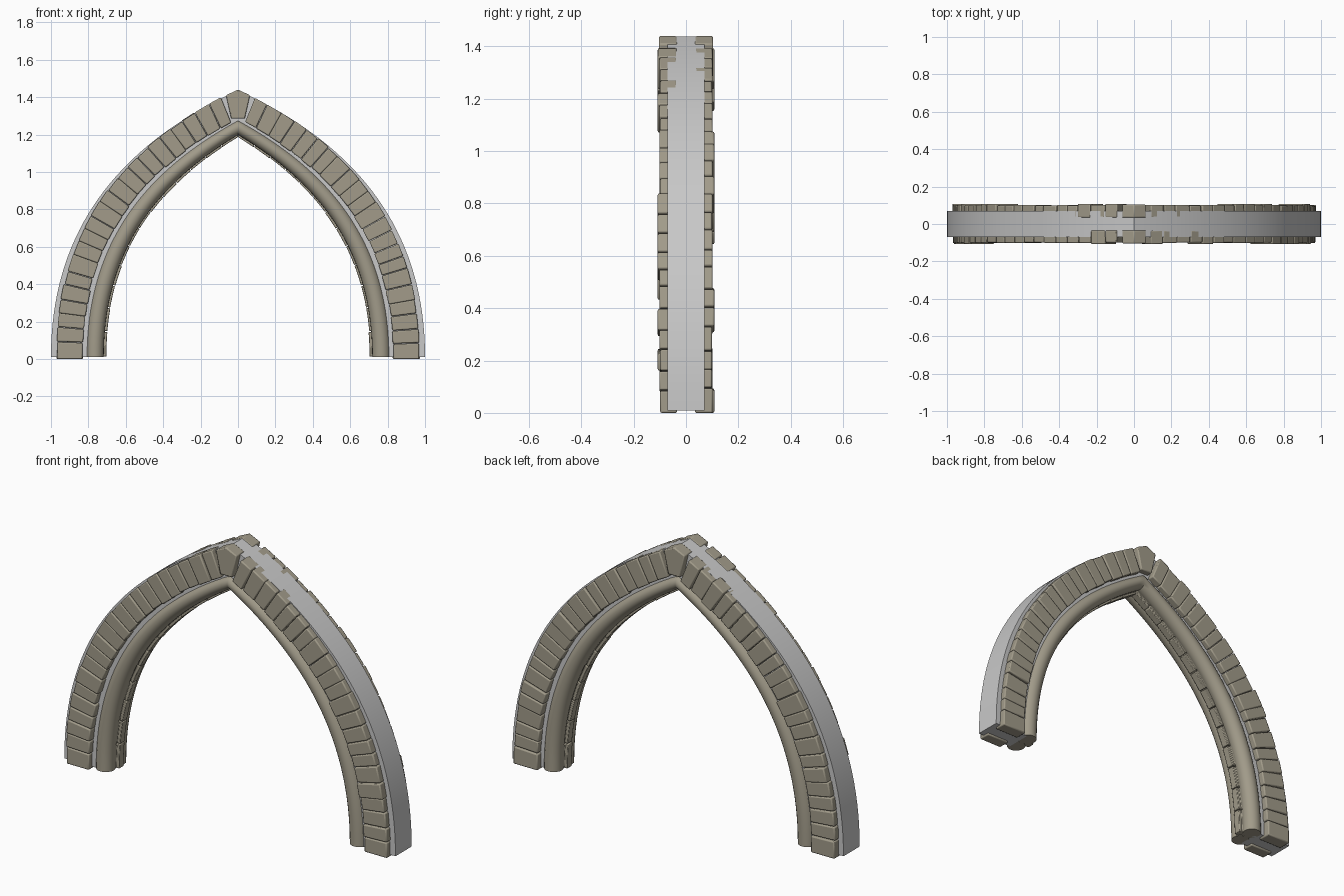
import bpy, bmesh, math, random
from mathutils import Vector

if "Cube" in bpy.data.objects:
    bpy.data.objects.remove(bpy.data.objects["Cube"])
random.seed(4)


def material(name, col):
    m = bpy.data.materials.new(name)
    m.diffuse_color = (*col, 1)
    m.use_nodes = True
    m.node_tree.nodes["Principled BSDF"].inputs["Base Color"].default_value = m.diffuse_color
    return m


STONE = material("warm_stone", (0.36, 0.33, 0.255))
GREY = material("plain_grey", (0.58, 0.58, 0.58))

# Inner and outer edges of the right half of the pointed arch (x, z)
INNER = [(0.705, 0.01), (0.705, 0.62), (0.38, 0.955), (0, 1.187)]
OUTER = [(1.0, 0.01), (1.0, 0.74), (0.58, 1.17), (0, 1.437)]


def bez(p, t):
    u = 1 - t
    k = (u**3, 3*u*u*t, 3*u*t*t, t**3)
    return Vector((sum(a*q[0] for a, q in zip(k, p)), sum(a*q[1] for a, q in zip(k, p))))


def arch(t, f):
    return bez(INNER, t).lerp(bez(OUTER, t), f)


def finish(name, bm, mat, bevel=0.0, angle=35):
    bmesh.ops.recalc_face_normals(bm, faces=bm.faces)
    me = bpy.data.meshes.new(name)
    bm.to_mesh(me)
    bm.free()
    ob = bpy.data.objects.new(name, me)
    bpy.context.collection.objects.link(ob)
    me.materials.append(mat)
    if bevel:
        b = ob.modifiers.new("worn_edges", 'BEVEL')
        b.width, b.segments, b.limit_method = bevel, 2, 'ANGLE'
    bpy.ops.object.select_all(action='DESELECT')
    ob.select_set(True)
    bpy.context.view_layer.objects.active = ob
    bpy.ops.object.shade_smooth_by_angle(angle=math.radians(angle))
    return ob


def sweep(bm, profile, params):
    """Profile of (x at the base, y), swept; params run -1 (left foot) .. 1 (right foot)."""
    rings = []
    for s in params:
        ring = []
        for x, y in profile:
            p = arch(1 - abs(s), (x - 0.705)/0.295)
            ring.append(bm.verts.new((math.copysign(p.x, s), y, p.y)))
        rings.append(ring)
    n = len(profile)
    for a, b in zip(rings, rings[1:]):
        for i in range(n):
            j = (i + 1) % n
            bm.faces.new((a[i], a[j], b[j], b[i]))
    bm.faces.new(rings[0])
    bm.faces.new(rings[-1][::-1])


FULL = [i/36 for i in range(-36, 37)]

# Plain core of the arch
bm = bmesh.new()
sweep(bm, [(0.79, -0.07), (1.0, -0.07), (1.0, 0.07), (0.79, 0.07)], FULL)
finish("arch_core", bm, GREY)

# Round mouldings, front and back
for side, name in ((-1, "front_roll_moulding"), (1, "back_roll_moulding")):
    bm = bmesh.new()
    ring = [(0.766 + 0.048*math.cos(a*math.tau/20), side*0.046 + 0.048*math.sin(a*math.tau/20))
            for a in range(20)]
    sweep(bm, ring, FULL)
    finish(name, bm, STONE, angle=40)

# Stepped, jointed stones lining the underside
bm = bmesh.new()
step = [(0.80, -0.045), (0.722, -0.045), (0.722, -0.02), (0.705, -0.02),
        (0.705, 0.02), (0.722, 0.02), (0.722, 0.045), (0.80, 0.045)]
N = 13
for sg in (-1, 1):
    for i in range(N):
        a = i/N + (0.0015 if i else 0)
        b = (i + 1)/N - 0.0015
        d = random.uniform(-0.002, 0.003)
        sweep(bm, [(x + (d if x < 0.79 else 0), y) for x, y in step],
              [sg*(a + (b - a)*k/4) for k in range(5)])
finish("underside_stones", bm, STONE, bevel=0.003)


# Face stones laid along the arch
def middle(t):
    return arch(t, 0.66 + 0.05*t)


def prism(bm, pts, y0, y1):
    lo = [bm.verts.new((x, y0, z)) for x, z in pts]
    hi = [bm.verts.new((x, y1, z)) for x, z in pts]
    n = len(pts)
    bm.faces.new(lo)
    bm.faces.new(hi[::-1])
    for i in range(n):
        j = (i + 1) % n
        bm.faces.new((lo[i], lo[j], hi[j], hi[i]))


# Table of distance along the middle line, up to the keystone
ts = [i/600 for i in range(601)]
ts = [t for t in ts if middle(t).x > 0.062]
dist = [0.0]
for a, b in zip(ts, ts[1:]):
    dist.append(dist[-1] + (middle(b) - middle(a)).length)


def at(d):
    return next((t for t, q in zip(ts, dist) if q >= d), ts[-1])


COUNT = 22
for face, name in ((-1, "front_face_stones"), (1, "back_face_stones")):
    bm = bmesh.new()
    for sg in (-1, 1):
        cuts = [dist[-1]*(i + (random.uniform(-0.12, 0.12) if 0 < i < COUNT else 0))/COUNT
                for i in range(COUNT + 1)]
        for i in range(COUNT):
            grow = random.uniform(-0.003, 0.004)
            pts = []
            for d, ends in ((cuts[i] + 0.001, (-1, 1)), (cuts[i + 1] - 0.001, (1, -1))):
                t = at(max(d, 0))
                m = middle(t)
                tan = middle(min(t + 0.005, 1)) - middle(t - 0.005)
                nrm = Vector((tan.y, -tan.x)).normalized()
                if t < 0.002:
                    m.y, nrm = 0.0, Vector((1, 0))
                # joints stand steeper next to the keystone
                nrm.x *= 1 - 0.3*max(0, (t - 0.8)/0.2)
                nrm.normalize()
                for e in ends:
                    p = m + nrm*e*(0.07 + grow)
                    pts.append((sg*p.x, max(p.y, 0)))
            out = 0.102 + random.choice((-0.003, 0, 0.0, 0.006))
            prism(bm, pts, face*0.034, face*out)
    finish(name, bm, STONE, bevel=0.006)

# Keystones
for face, name in ((-1, "front_keystone"), (1, "back_keystone")):
    bm = bmesh.new()
    prism(bm, [(-0.036, 1.285), (0.036, 1.285), (0.064, 1.41), (0, 1.44), (-0.064, 1.41)],
          face*0.034, face*0.104)
    finish(name, bm, STONE, bevel=0.006)
